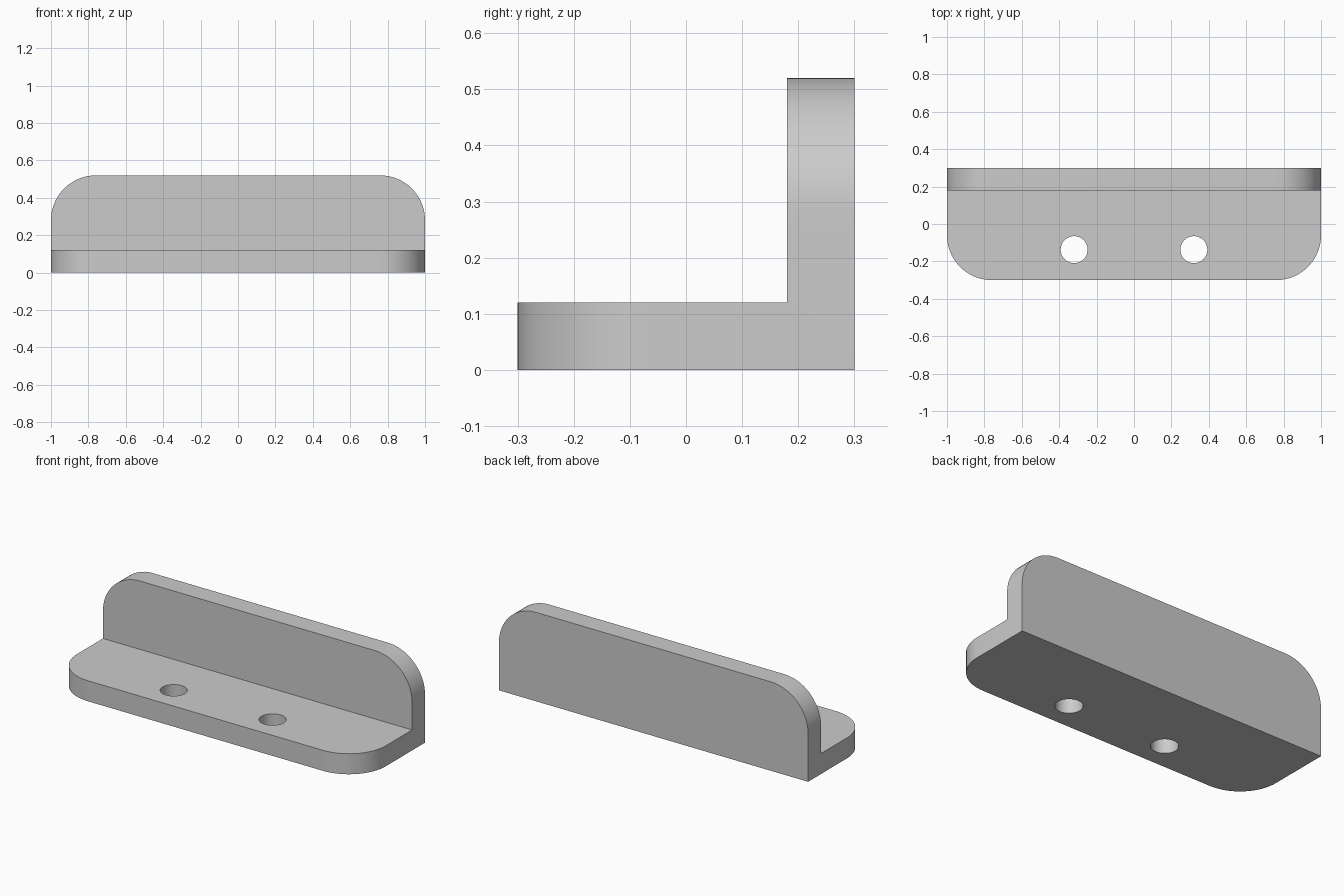
import bpy
import bmesh
from math import radians

WIDTH, THICK, RADIUS = 2.0, 0.12, 0.24
FRONT, BACK, TOP = -0.3, 0.3, 0.52

default = bpy.data.objects.get("Cube")
if default:
    bpy.data.objects.remove(default, do_unlink=True)

# Plain grey finish
grey = bpy.data.materials.new("light_grey")
grey.use_nodes = True
colour = (0.6, 0.6, 0.6, 1)
grey.diffuse_color = colour
grey.node_tree.nodes["Principled BSDF"].inputs["Base Color"].default_value = colour

# L-shaped profile extruded along the width
profile = [(FRONT, 0), (BACK, 0), (BACK, TOP), (BACK - THICK, TOP),
           (BACK - THICK, THICK), (FRONT, THICK)]
bm = bmesh.new()
end = bm.faces.new([bm.verts.new((-WIDTH / 2, y, z)) for y, z in profile])
extruded = bmesh.ops.extrude_face_region(bm, geom=[end])["geom"]
bmesh.ops.translate(bm, vec=(WIDTH, 0, 0),
                    verts=[v for v in extruded if isinstance(v, bmesh.types.BMVert)])
bmesh.ops.recalc_face_normals(bm, faces=bm.faces)


# Round the upper corners of the wall and the front corners of the base
def is_corner(edge):
    a, b = (v.co for v in edge.verts)
    same_side = abs(a.x - b.x) < 1e-4
    at_top = min(a.z, b.z) > TOP - 1e-4
    at_front = max(a.y, b.y) < FRONT + 1e-4
    return same_side and (at_top or at_front)


bmesh.ops.bevel(bm, geom=[e for e in bm.edges if is_corner(e)], offset=RADIUS,
                offset_type='OFFSET', segments=20, profile=0.5, affect='EDGES')
mesh = bpy.data.meshes.new("angle_bracket")
bm.to_mesh(mesh)
bm.free()
bracket = bpy.data.objects.new("angle_bracket", mesh)
bpy.context.collection.objects.link(bracket)
mesh.materials.append(grey)

# Two screw holes through the base
for x in (-0.32, 0.32):
    bpy.ops.mesh.primitive_cylinder_add(vertices=64, radius=0.072, depth=0.4,
                                        location=(x, -0.137, THICK / 2))
    cutter = bpy.context.object
    cutter.name = "hole_cutter"
    cutter.hide_render = True
    cutter.data.materials.append(grey)
    cut = bracket.modifiers.new("screw_hole", 'BOOLEAN')
    cut.operation = 'DIFFERENCE'
    cut.solver = 'EXACT'
    cut.object = cutter
    bpy.context.view_layer.objects.active = bracket
    bpy.ops.object.modifier_apply(modifier=cut.name)
    bpy.data.objects.remove(cutter, do_unlink=True)

# Smooth rounded corners and holes, sharp everywhere else
bracket.select_set(True)
bpy.context.view_layer.objects.active = bracket
bpy.ops.object.shade_smooth_by_angle(angle=radians(30))
